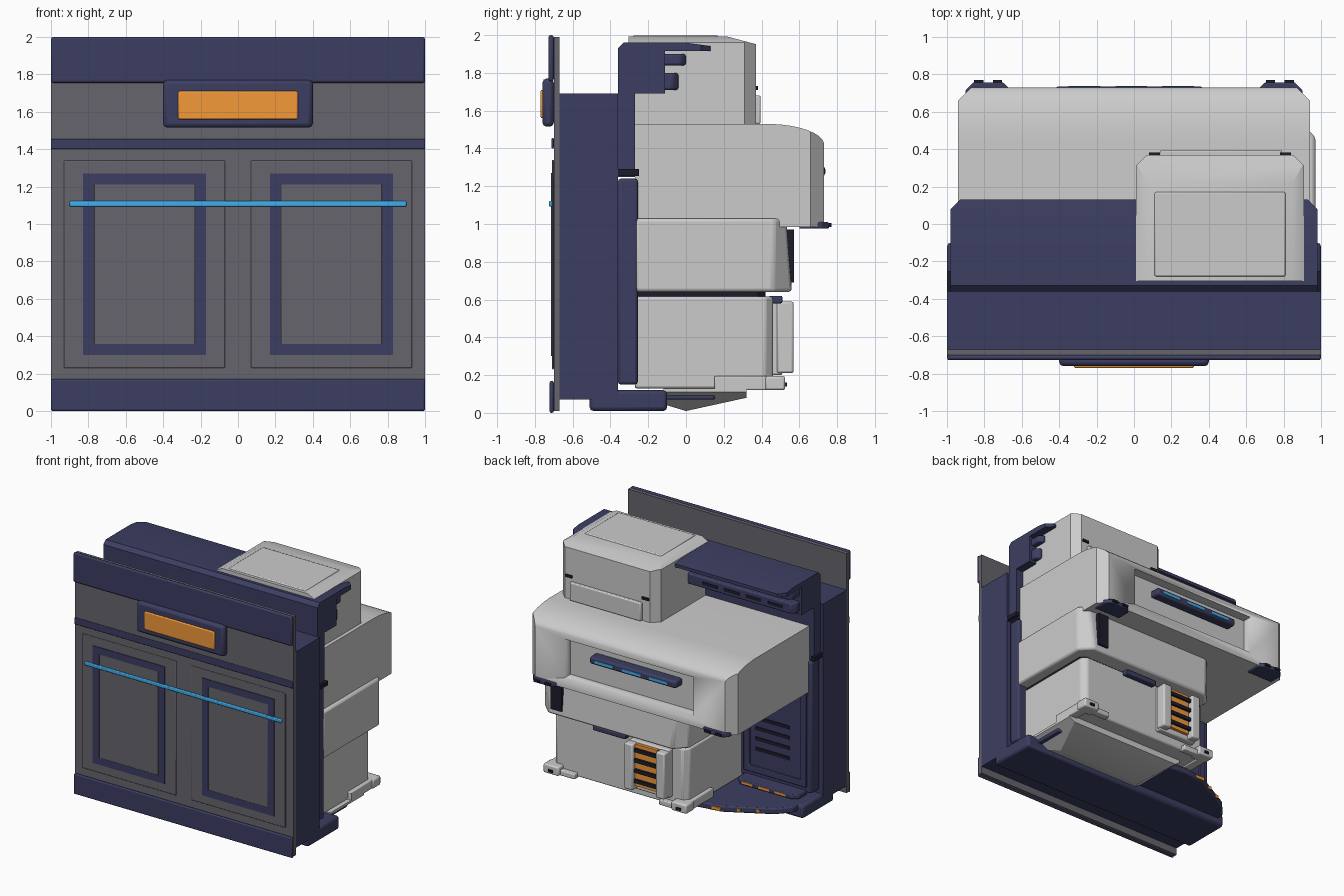
import bpy, bmesh, math
from mathutils import Vector

if "Cube" in bpy.data.objects:
    bpy.data.objects.remove(bpy.data.objects["Cube"])


def material(name, rgb):
    m = bpy.data.materials.new(name)
    m.diffuse_color = (*rgb, 1)
    m.use_nodes = True
    m.node_tree.nodes["Principled BSDF"].inputs["Base Color"].default_value = m.diffuse_color
    return m


NAVY = material("navy", (0.045, 0.048, 0.12))
SLATE = material("slate", (0.13, 0.13, 0.15))
ORANGE = material("orange", (0.9, 0.32, 0.04))
BLUE = material("blue", (0.05, 0.42, 0.85))
DARK = material("dark", (0.012, 0.012, 0.025))


def finish(name, bm, mat=None, bevel=0.0, seg=2):
    bmesh.ops.recalc_face_normals(bm, faces=bm.faces)
    me = bpy.data.meshes.new(name)
    bm.to_mesh(me)
    bm.free()
    ob = bpy.data.objects.new(name, me)
    bpy.context.collection.objects.link(ob)
    if mat:
        me.materials.append(mat)
    if bevel:
        b = ob.modifiers.new("bevel", 'BEVEL')
        b.width, b.segments, b.limit_method = bevel, seg, 'ANGLE'
    bpy.context.view_layer.objects.active = ob
    ob.select_set(True)
    bpy.ops.object.shade_smooth_by_angle(angle=math.radians(30))
    ob.select_set(False)
    return ob


def prism(name, pts, z0, z1, mat=None, bevel=0.0, cuts=()):
    """Plan outline raised from z0 to z1, then trimmed by (point, normal) planes."""
    bm = bmesh.new()
    f = bm.faces.new([bm.verts.new((x, y, z0)) for x, y in pts])
    top = bmesh.ops.extrude_face_region(bm, geom=[f])["geom"]
    bmesh.ops.translate(bm, vec=(0, 0, z1 - z0),
                        verts=[v for v in top if isinstance(v, bmesh.types.BMVert)])
    for co, no in cuts:
        r = bmesh.ops.bisect_plane(bm, geom=bm.verts[:] + bm.edges[:] + bm.faces[:], dist=1e-5,
                                   plane_co=co, plane_no=Vector(no).normalized(), clear_outer=True)
        edges = [e for e in r["geom_cut"] if isinstance(e, bmesh.types.BMEdge)]
        if edges:
            bmesh.ops.contextual_create(bm, geom=edges)
    return finish(name, bm, mat, bevel)


def box(name, x0, x1, y0, y1, z0, z1, mat=None, bevel=0.0, cuts=()):
    return prism(name, [(x0, y0), (x1, y0), (x1, y1), (x0, y1)], z0, z1, mat, bevel, cuts)


def chamfered(x0, x1, y0, y1, c):
    """Plan rectangle with cut back corners."""
    return [(x0, y0), (x1, y0), (x1, y1 - c), (x1 - c, y1), (x0 + c, y1), (x0, y1 - c)]


def frame(name, x0, x1, z0, z1, t, y0, y1, mat, bevel=0.0):
    """Rectangular ring standing in the xz plane."""
    bm = bmesh.new()
    loops = []
    for y, i in ((y0, 0), (y0, t), (y1, t), (y1, 0)):
        loops.append([bm.verts.new((x, y, z)) for x, z in
                      ((x0 + i, z0 + i), (x1 - i, z0 + i), (x1 - i, z1 - i), (x0 + i, z1 - i))])
    for a in range(4):
        for k in range(4):
            p, q = loops[a], loops[(a + 1) % 4]
            bm.faces.new((p[k], p[(k + 1) % 4], q[(k + 1) % 4], q[k]))
    return finish(name, bm, mat, bevel)


# front fascia
box("front_plate", -1, 1, -0.70, -0.67, 0.01, 1.99, SLATE)
box("front_top_band", -1, 1, -0.728, -0.70, 1.755, 2.0, NAVY, 0.012)
box("front_mid_band", -1, 1, -0.712, -0.70, 1.40, 1.455, NAVY, 0.005)
box("front_bottom_band", -1, 1, -0.722, -0.70, 0.0, 0.17, NAVY, 0.01)
box("handle_pad", -0.4, 0.4, -0.76, -0.70, 1.515, 1.77, NAVY, 0.022)
box("handle_insert", -0.32, 0.32, -0.77, -0.75, 1.56, 1.71, ORANGE, 0.008)
for s, side in ((-1, "left"), (1, "right")):
    a, b = sorted((s * 0.07, s * 0.93))
    box(side + "_door", a, b, -0.71, -0.70, 0.23, 1.34, SLATE, 0.008)
    a, b = sorted((s * 0.17, s * 0.83))
    frame(side + "_door_trim", a, b, 0.30, 1.27, 0.058, -0.715, -0.705, NAVY)
    box(side + "_door_panel", a + 0.06, b - 0.06, -0.713, -0.705, 0.35, 1.23, SLATE, 0.004)
box("front_light_bar", -0.9, 0.9, -0.725, -0.705, 1.093, 1.122, BLUE, 0.006)

# navy carcass behind the fascia
box("carcass", -1, 1, -0.67, -0.36, 0.07, 1.69, NAVY)
box("carcass_upper_step", -0.98, 0.98, -0.36, -0.27, 1.25, 1.92, NAVY)
box("carcass_lower_panel", -0.97, 0.97, -0.36, -0.255, 0.15, 1.24, NAVY, 0.015)
box("carcass_shoulder", -0.98, 0.98, -0.27, -0.11, 1.69, 1.92, NAVY)
prism("top_slab", chamfered(-0.98, 0.98, -0.36, 0.13, 0.05), 1.915, 1.96, NAVY, 0,
      [((0, -0.33, 1.96), (0, -1, 1)), ((0, 0.0, 1.96), (0, 0.14, 1))])
for i, (y, z0, z1) in enumerate(((0.0, 1.84, 1.90), (-0.04, 1.71, 1.80))):
    prism("rear_ledge_%d" % i, chamfered(-0.96, 0.96, -0.2, y, 0.03), z0, z1, NAVY, 0.012)
for i in range(4):
    box("upper_vent_%d" % i, -0.86 + i * 0.2, -0.72 + i * 0.2, -0.045, -0.036, 1.74, 1.765, DARK)
for s in (-1, 1):
    box("side_rib", *sorted((s * 0.97, s * 1.0)), -0.36, -0.25, 1.255, 1.29, DARK)

# vented panel on the open rear side
frame("vent_panel_rim", -0.93, -0.36, 0.2, 1.22, 0.05, -0.26, -0.235, NAVY, 0.006)
for i in range(4):
    z = 0.38 + i * 0.085
    box("vent_slot_%d" % i, -0.77, -0.46, -0.26, -0.247, z, z + 0.028, DARK)
prism("vent_sill", chamfered(-0.92, -0.36, -0.27, -0.13, 0.04), 0.13, 0.17, NAVY, 0.008)
for i in range(3):
    box("vent_sill_light_%d" % i, -0.82 + i * 0.15, -0.72 + i * 0.15, -0.14, -0.126, 0.14, 0.16, ORANGE)

# base
box("base_plinth", -1, 1, -0.51, -0.10, 0.01, 0.12, NAVY, 0.02)
prism("rear_tray", [(-0.95, -0.3), (0.9, -0.3), (0.9, 0.15), (-0.3, 0.28), (-0.5, 0.25),
                    (-0.85, 0.06), (-0.95, -0.05)], 0.07, 0.12, NAVY, 0.01)
box("under_hull", -0.2, 0.93, -0.12, 0.32, 0.01, 0.13, None, 0,
    [((0, 0.0, 0.01), (0, 0.07, -0.32)), ((0, 0.0, 0.01), (0, -0.3, -1)),
     ((0.75, 0, 0.01), (0.1, 0, -0.18)), ((-0.05, 0, 0.01), (-0.1, 0, -0.15))])
for i in range(3):
    x = -0.76 + i * 0.13
    box("tray_light_%d" % i, x, x + 0.08, 0.05 + i * 0.07, 0.125 + i * 0.07, 0.082, 0.108, ORANGE)

# lower grey tiers
prism("lower_tier", chamfered(-0.33, 0.9, -0.27, 0.46, 0.04), 0.13, 0.615, None, 0.012)
prism("tier_gap", chamfered(-0.30, 0.88, -0.27, 0.42, 0.04), 0.60, 0.66, DARK)
prism("middle_tier", chamfered(-0.36, 0.97, -0.27, 0.565, 0.1), 0.64, 1.03, None, 0.018,
      [((0, 0.53, 1.03), (0, 1, 0.08))])
box("middle_tier_port", 0.74, 0.84, 0.53, 0.573, 0.69, 0.97, DARK)
box("lower_tier_lip", 0.2, 0.5, 0.44, 0.51, 0.58, 0.62, NAVY, 0.008)

# corner brackets at the foot of the lower tier
for s, x in ((-1, -0.36), (1, 0.93)):
    box("bracket_side", *sorted((x, x - s * 0.08)), 0.15, 0.50, 0.12, 0.195, None, 0.008)
    box("bracket_back", *sorted((x, x - s * 0.26)), 0.44, 0.50, 0.12, 0.165, None, 0.008)
    box("bracket_corner", *sorted((x + s * 0.01, x - s * 0.13)), 0.42, 0.525, 0.12, 0.195, None, 0.012)
    box("bracket_bolt", *sorted((x - s * 0.04, x - s * 0.08)), 0.52, 0.535, 0.14, 0.16, DARK)

# orange grille unit
box("grille_body", -0.2, 0.16, 0.44, 0.51, 0.2, 0.60, None, 0.01)
box("grille_core", -0.11, 0.09, 0.5, 0.535, 0.24, 0.585, ORANGE)
for x in (-0.2, 0.09):
    box("grille_post", x, x + 0.08, 0.48, 0.57, 0.21, 0.59, None, 0.012)
for i in range(4):
    z = 0.27 + i * 0.085
    box("grille_slat_%d" % i, -0.12, 0.1, 0.52, 0.552, z, z + 0.03, DARK)

# large rounded main housing, its back top edge trimmed by a run of planes
arc = []
for k in range(1, 9):
    t = math.radians(90 * k / 9)
    p = (0, 0.42 + 0.31 * math.sin(t), 1.42 + 0.11 * math.cos(t))
    arc.append((p, (0, math.sin(t) / 0.31, math.cos(t) / 0.11)))
housing = prism("main_housing", chamfered(-0.94, 0.94, -0.27, 0.73, 0.07), 0.985, 1.53, None, 0, arc)
cutter = box("housing_cutter", -0.58, 0.6, 0.65, 0.9, 1.07, 1.39)
cutter.hide_render = True
cutter.hide_viewport = False
mod = housing.modifiers.new("recess", 'BOOLEAN')
mod.object, mod.operation, mod.solver = cutter, 'DIFFERENCE', 'EXACT'
bpy.context.view_layer.objects.active = housing
bpy.ops.object.modifier_apply(modifier=mod.name)
bpy.data.objects.remove(cutter, do_unlink=True)

# light bar inside the recess, and pads under the housing's back edge
box("rear_bar", -0.42, 0.37, 0.64, 0.735, 1.25, 1.31, NAVY, 0.015)
for i in range(3):
    x = -0.35 + i * 0.25
    box("rear_bar_light_%d" % i, x, x + 0.17, 0.72, 0.739, 1.268, 1.29, BLUE)
for s in (-1, 1):
    prism("rear_pad", chamfered(s * 0.78 - 0.12, s * 0.78 + 0.12, 0.6, 0.757, 0.04), 0.975, 1.01, NAVY, 0.006)
    for d in (-0.05, 0.05):
        box("rear_pad_stud", s * 0.78 + d - 0.025, s * 0.78 + d + 0.025, 0.75, 0.77, 0.985, 1.005, DARK)

# upper grey box
prism("upper_box", chamfered(0.01, 0.91, -0.305, 0.37, 0.06), 1.50, 1.992, None, 0,
      [((0, 0.22, 1.992), (0, 0.04, 0.15)), ((0.85, 0, 1.992), (0.5, 0, 1)),
       ((0.07, 0, 1.992), (-0.5, 0, 1))])
box("upper_box_lid", 0.11, 0.81, -0.28, 0.17, 1.97, 2.0, None, 0.008)
box("upper_box_back_panel", 0.14, 0.79, 0.35, 0.395, 1.53, 1.68, None, 0.008)
for x in (0.08, 0.78):
    box("upper_box_clip", x, x + 0.06, 0.34, 0.382, 1.71, 1.73, DARK)
